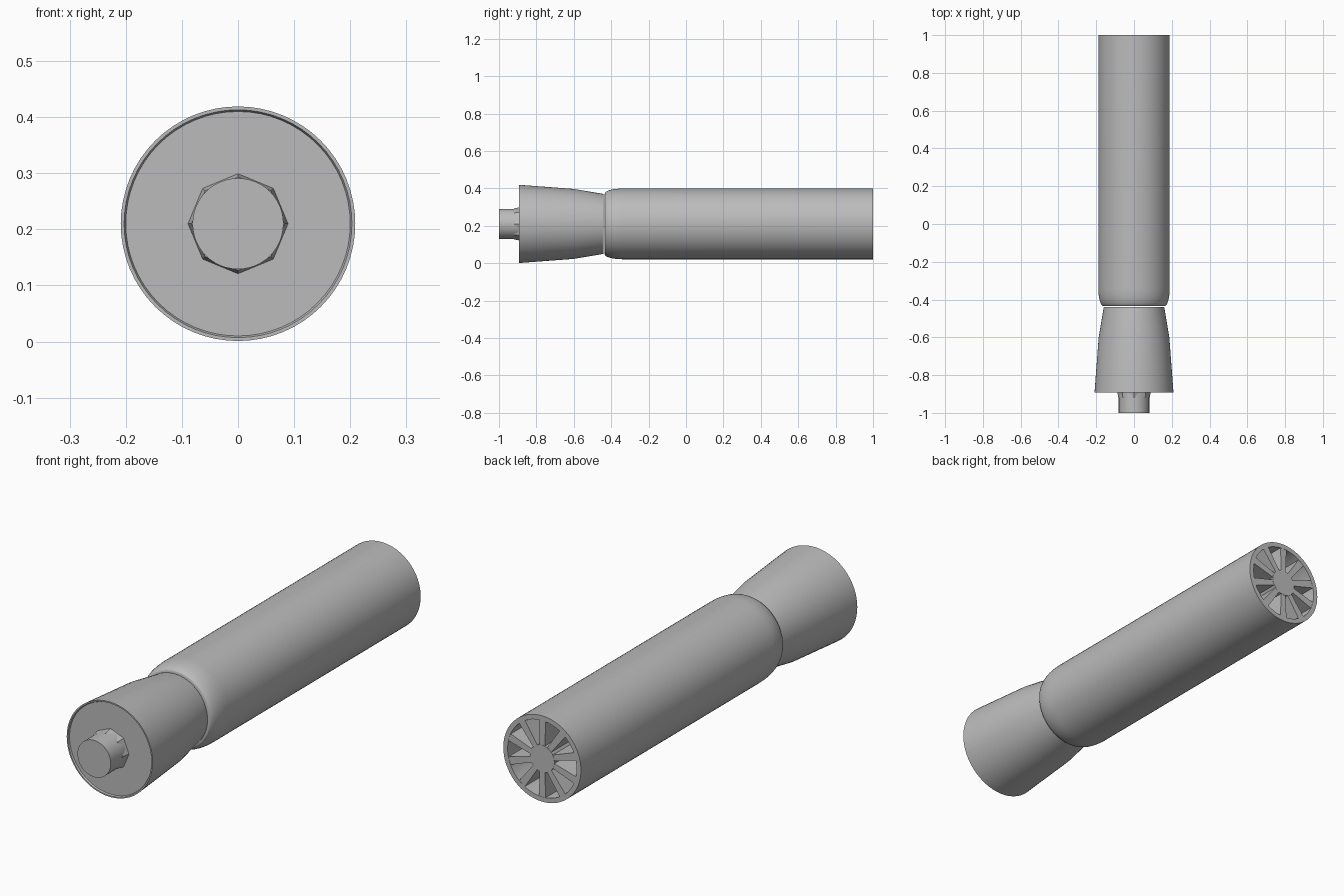
import bpy, bmesh, math
from mathutils import Matrix, Vector

if "Cube" in bpy.data.objects:
    bpy.data.objects.remove(bpy.data.objects["Cube"], do_unlink=True)

AXIS_Z = 0.21

grey = bpy.data.materials.new("plain grey")
grey.use_nodes = True
grey.diffuse_color = (0.5, 0.5, 0.5, 1)
grey.node_tree.nodes["Principled BSDF"].inputs["Base Color"].default_value = (0.5, 0.5, 0.5, 1)


def finish(name, bm, smooth=True):
    bmesh.ops.remove_doubles(bm, verts=bm.verts, dist=1e-5)
    bmesh.ops.recalc_face_normals(bm, faces=bm.faces)
    mesh = bpy.data.meshes.new(name)
    bm.to_mesh(mesh)
    bm.free()
    mesh.materials.append(grey)
    obj = bpy.data.objects.new(name, mesh)
    obj.location.z = AXIS_Z
    bpy.context.collection.objects.link(obj)
    if smooth:
        bpy.ops.object.select_all(action='DESELECT')
        obj.select_set(True)
        bpy.context.view_layer.objects.active = obj
        bpy.ops.object.shade_smooth_by_angle(angle=math.radians(25))
    return obj


def lathe(name, profile, steps=64, smooth=True):
    """Revolve (radius, y) points about the y axis."""
    bm = bmesh.new()
    verts = [bm.verts.new((r, y, 0)) for r, y in profile]
    edges = [bm.edges.new(pair) for pair in zip(verts, verts[1:])]
    bmesh.ops.spin(bm, geom=verts + edges, cent=(0, 0, 0), axis=(0, 1, 0),
                   angle=math.tau, steps=steps)
    return finish(name, bm, smooth)


# Flared head with a thin rim around its shallow front recess
lathe("flared_head", [(0, -0.885), (0.2, -0.885), (0.203, -0.892), (0.209, -0.892),
                      (0.187, -0.6), (0.16, -0.44), (0, -0.44)])

# Long barrel with a rounded shoulder and an open, hollow end
shoulder = [(0.162 + 0.027 * math.sin(a), -0.34 - 0.095 * math.cos(a))
            for a in (math.pi / 2 * i / 8 for i in range(9))]
lathe("barrel", [(0, -0.435)] + shoulder +
      [(0.189, 1), (0.168, 1), (0.168, 0.87), (0, 0.87)])

# Front plug and the faceted collar at its base
lathe("front_plug", [(0, -0.88), (0.081, -0.88), (0.081, -1), (0, -1)], 48)
lathe("plug_collar", [(0, -0.88), (0.09, -0.88), (0.083, -0.92), (0, -0.92)], 8, False)

# Hub and radial fins inside the open end
lathe("end_hub", [(0, 0.86), (0.06, 0.86), (0.06, 1), (0, 1)], 20)
bm = bmesh.new()
FINS = 10
for i in range(FINS):
    turn = Matrix.Rotation(math.tau * (i + 0.5) / FINS, 3, 'Y')
    outline = [(0.05, -0.012), (0.172, -0.017), (0.172, 0.017), (0.05, 0.012)]
    face = bm.faces.new([bm.verts.new(turn @ Vector((x, 0.86, z))) for x, z in outline])
    grown = bmesh.ops.extrude_face_region(bm, geom=[face])["geom"]
    for v in grown:
        if isinstance(v, bmesh.types.BMVert):
            v.co.y = 0.999
finish("end_fins", bm, False)
